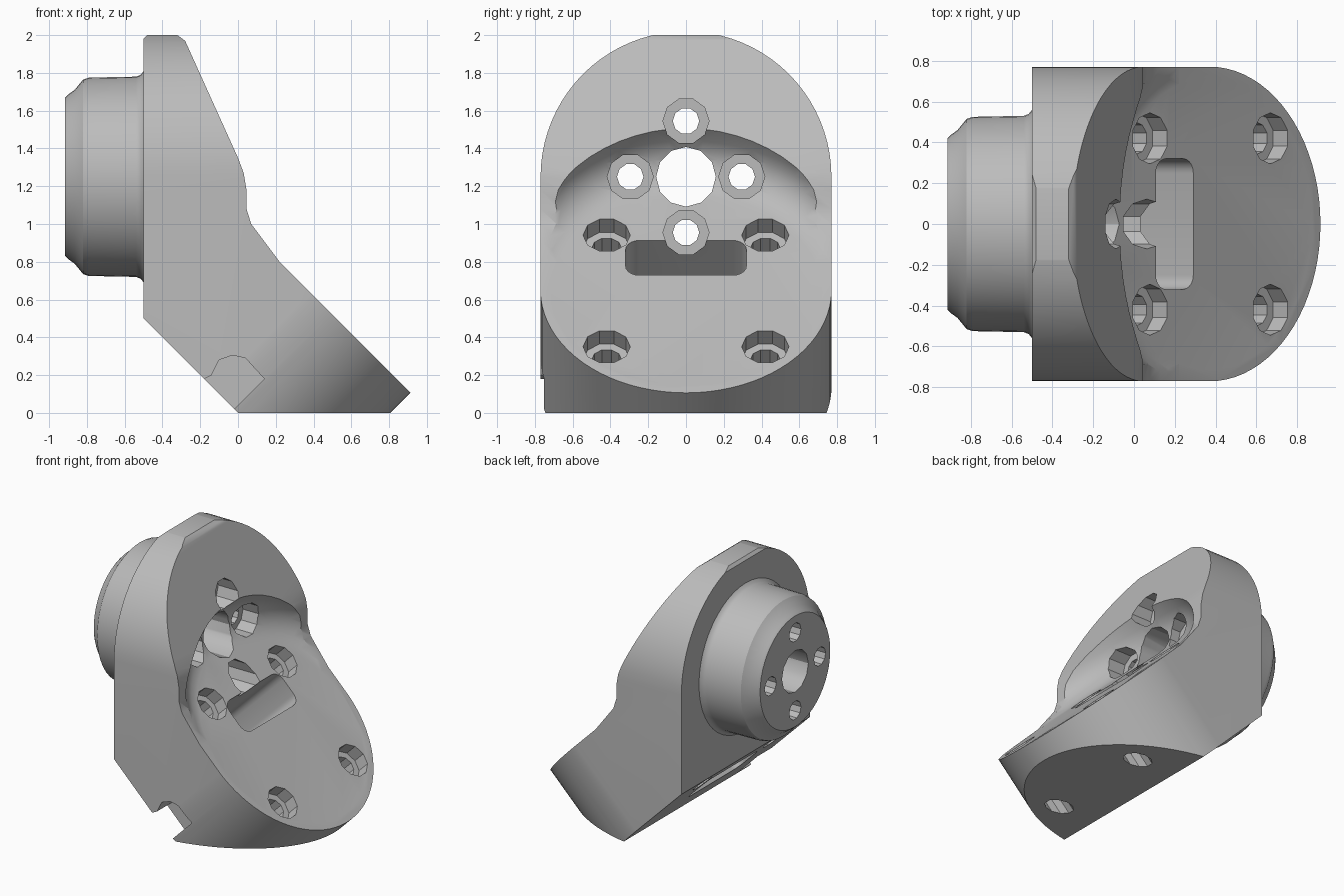
import bpy, bmesh, math
from mathutils import Matrix, Vector

if "Cube" in bpy.data.objects:
    bpy.data.objects.remove(bpy.data.objects["Cube"], do_unlink=True)

grey = bpy.data.materials.new("plain_grey")
grey.use_nodes = True
tone = (0.5, 0.5, 0.5, 1)
grey.diffuse_color = tone
grey.node_tree.nodes["Principled BSDF"].inputs["Base Color"].default_value = tone

# Working frames: two drawing axes, then the extrusion axis
X, Y, Z = Vector((1, 0, 0)), Vector((0, 1, 0)), Vector((0, 0, 1))
SIDE = (X, Z, Y)
FLANGE = (Y, Z, X)
PLATE = (Y, (X - Z).normalized(), (X + Z).normalized())
TOP = 0.721       # height of the sloping face along its normal
WIDTH = 0.77      # half width of the bracket
BOSS_Z = 1.25
PLATE_U = -0.2    # centre of the rounded plate end


def loft(name, frame, sections):
    """Closed solid through matching outlines placed along the frame's third axis."""
    a, b, c = frame
    bm = bmesh.new()
    rings = [[bm.verts.new(a * p + b * q + c * h) for p, q in pts] for pts, h in sections]
    for lower, upper in zip(rings, rings[1:]):
        for i in range(len(lower)):
            j = (i + 1) % len(lower)
            bm.faces.new((lower[i], lower[j], upper[j], upper[i]))
    bm.faces.new(rings[0])
    bm.faces.new(rings[-1])
    bmesh.ops.recalc_face_normals(bm, faces=bm.faces)
    mesh = bpy.data.meshes.new(name)
    bm.to_mesh(mesh)
    bm.free()
    mesh.materials.append(grey)
    obj = bpy.data.objects.new(name, mesh)
    bpy.context.collection.objects.link(obj)
    return obj


def arc(cx, cy, r, start, end, n):
    return [(cx + r * math.cos(math.radians(start + (end - start) * i / n)),
             cy + r * math.sin(math.radians(start + (end - start) * i / n)))
            for i in range(n + 1)]


def circle(cx, cy, r, n):
    return arc(cx, cy, r, 0, 360, n)[:-1]


def prism(name, frame, pts, low, high):
    return loft(name, frame, [(pts, low), (pts, high)])


def combine(target, tool, operation):
    mod = target.modifiers.new(operation, "BOOLEAN")
    mod.operation = operation
    mod.solver = "EXACT"
    mod.object = tool
    graph = bpy.context.evaluated_depsgraph_get()
    mesh = bpy.data.meshes.new_from_object(target.evaluated_get(graph))
    target.modifiers.clear()
    target.data = mesh
    bpy.data.objects.remove(tool, do_unlink=True)


# Bracket body: side profile trimmed by the flange arch and the rounded plate
profile = [(-0.5, 0.5), (0, 0), (1.02, 0), (0.22, 0.8), (0.13, 0.92), (0.07, 1.0),
           (0.045, 1.08), (0.045, 1.18), (0.03, 1.27), (0, 1.35), (-0.28, 1.97),
           (-0.32, 2), (-0.48, 2), (-0.5, 1.98)]
body = prism("bracket_body", SIDE, profile, -1, 1)
arch = arc(0, BOSS_Z, WIDTH, 0, 180, 40) + [(-WIDTH, -1), (WIDTH, -1)]
combine(body, prism("arch_trim", FLANGE, arch, -2, 2), "INTERSECT")
r = WIDTH + 0.001
tongue = arc(0, PLATE_U, r, 0, 180, 40) + [(-r, -3), (r, -3)]
combine(body, prism("plate_trim", PLATE, tongue, -2, 3), "INTERSECT")

# Round pocket above the plate, with a filleted floor edge
fillet, pocket_r = 0.2, 0.915
sections = []
for i in range(7):
    t = math.radians(15 * i)
    sections.append((circle(0, PLATE_U, pocket_r - fillet * (1 - math.sin(t)), 64),
                     TOP + fillet * (1 - math.cos(t))))
sections.append((circle(0, PLATE_U, pocket_r, 64), 2.5))
combine(body, loft("pocket", PLATE, sections), "DIFFERENCE")

# Round boss on the back of the flange
boss = [(-0.915, 0.42), (-0.9, 0.435), (-0.865, 0.46), (-0.82, 0.515), (-0.79, 0.525),
        (-0.54, 0.53), (-0.515, 0.54), (-0.499, 0.56), (-0.46, 0.56)]
combine(body, loft("boss", FLANGE, [(circle(0, BOSS_Z, rad, 48), x) for x, rad in boss]), "UNION")

# Boss bore and its four counterbored screw holes
combine(body, prism("bore", FLANGE, circle(0, BOSS_Z, 0.158, 12), -1.2, 0.6), "DIFFERENCE")
for dy, dz in ((1, 0), (-1, 0), (0, 1), (0, -1)):
    y, z = dy * 0.295, BOSS_Z + dz * 0.295
    combine(body, prism("screw_hole", FLANGE, circle(y, z, 0.07, 10), -1.2, 0), "DIFFERENCE")
    combine(body, prism("screw_head", FLANGE, circle(y, z, 0.122, 10), -0.25, 0.5), "DIFFERENCE")

# Plate screw holes with counterbores
for y in (-0.42, 0.42):
    for u in (-0.61, 0.225):
        combine(body, prism("plate_hole", PLATE, circle(y, u, 0.08, 10), -0.5, TOP), "DIFFERENCE")
        combine(body, prism("plate_head", PLATE, circle(y, u, 0.125, 10), TOP - 0.1, TOP + 0.15),
                "DIFFERENCE")

# Rounded cable slot through the plate
slot = []
for k, (y, u) in enumerate(((0.25, -0.38), (-0.25, -0.38), (-0.25, -0.5), (0.25, -0.5))):
    slot += arc(y, u, 0.07, 90 * k, 90 * k + 90, 5)
combine(body, prism("cable_slot", PLATE, slot, -0.3, TOP + 0.1), "DIFFERENCE")

# Notch at the lower edge of the front side
notch = [(-0.22, 0.16), (-0.14, 0.2), (-0.1, 0.28), (-0.03, 0.305), (0.04, 0.29),
         (0.08, 0.245), (0.14, 0.18), (-0.02, 0.02), (-0.15, -0.05)]
combine(body, prism("side_notch", SIDE, notch, -1, -0.6), "DIFFERENCE")

# Smooth curves, sharp edges
bpy.ops.object.select_all(action="DESELECT")
body.select_set(True)
bpy.context.view_layer.objects.active = body
bpy.ops.object.shade_smooth_by_angle(angle=math.radians(30))
